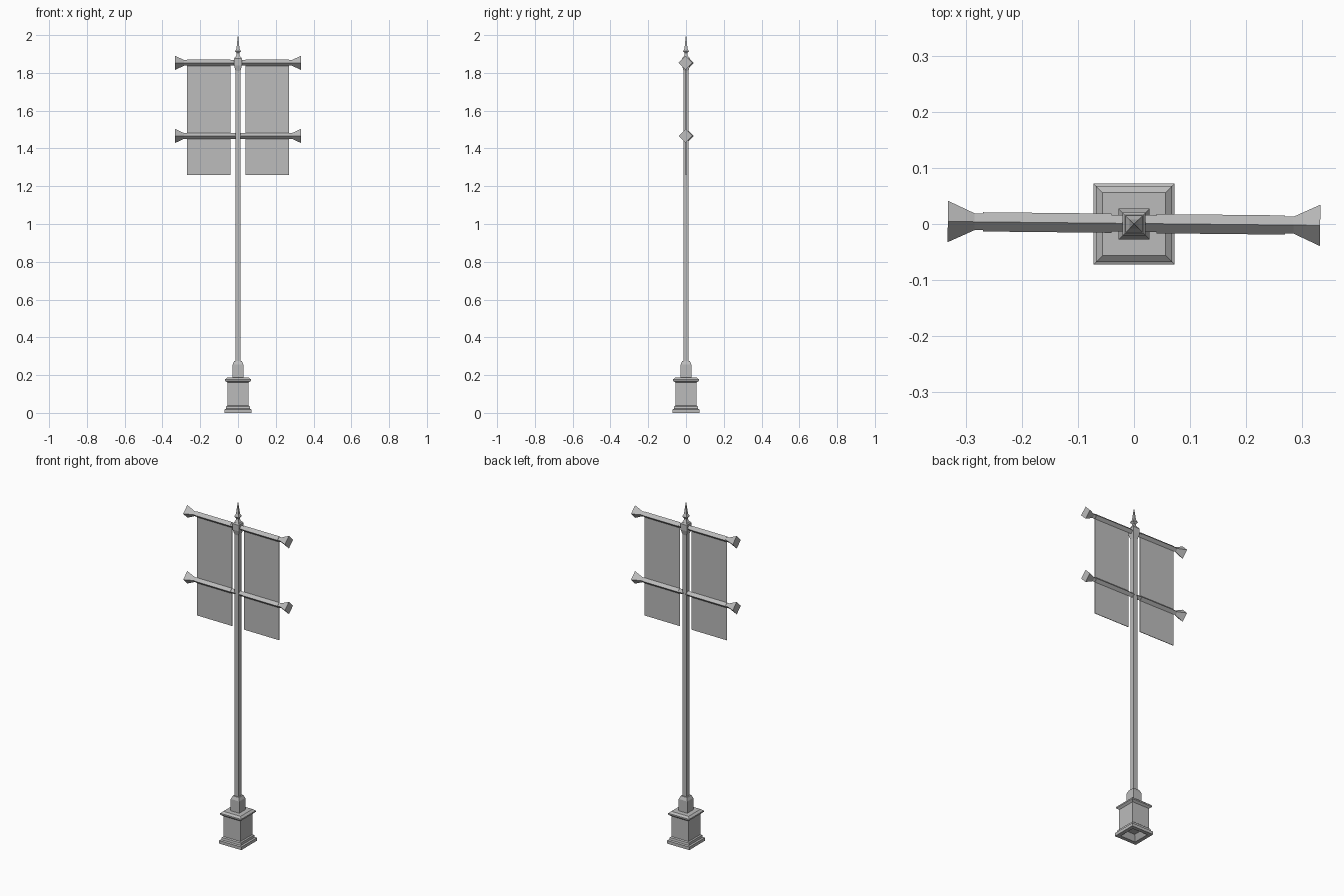
import bpy, bmesh
from math import cos, sin, pi
from mathutils import Matrix

cube = bpy.data.objects.get("Cube")
if cube:
    bpy.data.objects.remove(cube, do_unlink=True)

grey = bpy.data.materials.new("painted grey")
grey.use_nodes = True
colour = (0.5, 0.5, 0.5, 1)
grey.diffuse_color = colour
grey.node_tree.nodes["Principled BSDF"].inputs["Base Color"].default_value = colour

TURN = Matrix.Rotation(-0.0105, 4, "Z")   # arms and banners sit slightly askew
DIAMOND, SQUARE = 0, pi / 4


def four_sided(name, profile, angle, matrix=Matrix()):
    """Loft four-sided rings given as (radius, height) along local z."""
    bm = bmesh.new()
    rings = []
    for r, z in profile:
        size = r * (2 ** 0.5 if angle == SQUARE else 1)
        rings.append([bm.verts.new((size * cos(angle + i * pi / 2),
                                    size * sin(angle + i * pi / 2), z)) for i in range(4)])
    for a, b in zip(rings, rings[1:]):
        for i in range(4):
            j = (i + 1) % 4
            bm.faces.new((a[i], a[j], b[j], b[i]))
    bm.faces.new(rings[0][::-1])
    bm.faces.new(rings[-1])
    return finish(name, bm, matrix)


def finish(name, bm, matrix):
    bm.transform(matrix)
    bmesh.ops.recalc_face_normals(bm, faces=bm.faces)
    mesh = bpy.data.meshes.new(name)
    bm.to_mesh(mesh)
    bm.free()
    mesh.materials.append(grey)
    obj = bpy.data.objects.new(name, mesh)
    bpy.context.collection.objects.link(obj)
    return obj


# Stepped plinth with a recessed underside
four_sided("plinth", [(0.03, 0.03), (0.05, 0), (0.072, 0), (0.072, 0.018), (0.064, 0.022),
                      (0.062, 0.035), (0.056, 0.04), (0.056, 0.16), (0.068, 0.17),
                      (0.068, 0.178), (0.056, 0.188)], SQUARE)
four_sided("neck", [(0.028, 0.185), (0.028, 0.257), (0.02, 0.275)], SQUARE)
four_sided("pole", [(0.013, 0.27), (0.013, 1.84)], SQUARE)
four_sided("pole_head", [(0.013, 1.81), (0.021, 1.84), (0.021, 1.875), (0.016, 1.882)], SQUARE)
four_sided("finial", [(0.016, 1.88), (0.008, 1.895), (0.007, 1.905), (0.015, 1.915),
                      (0.008, 1.93), (0.0005, 2.0)], SQUARE)

for side, label in ((1, "left"), (-1, "right")):
    # Diamond-section arms with flared tips, and the banner pockets round them
    for height, level in ((1.853, "upper"), (1.466, "lower")):
        place = (Matrix.Translation((0, 0.001, height)) @ TURN
                 @ Matrix.Rotation(side * pi / 2, 4, "Y"))
        four_sided(f"{label}_{level}_arm",
                   [(0.015, 0.008), (0.015, 0.285), (0.037, 0.333)], DIAMOND, place)
        four_sided(f"{label}_{level}_banner_pocket",
                   [(0.0172, 0.04), (0.0172, 0.27)], DIAMOND, place)
    # Hanging banner
    bm = bmesh.new()
    bmesh.ops.create_cube(bm, size=1, matrix=Matrix.Diagonal((0.23, 0.003, 0.593, 1)))
    finish(f"{label}_banner", bm,
           Matrix.Translation((0, 0.001, 0)) @ TURN @ Matrix.Translation((side * 0.154, 0, 1.5565)))
